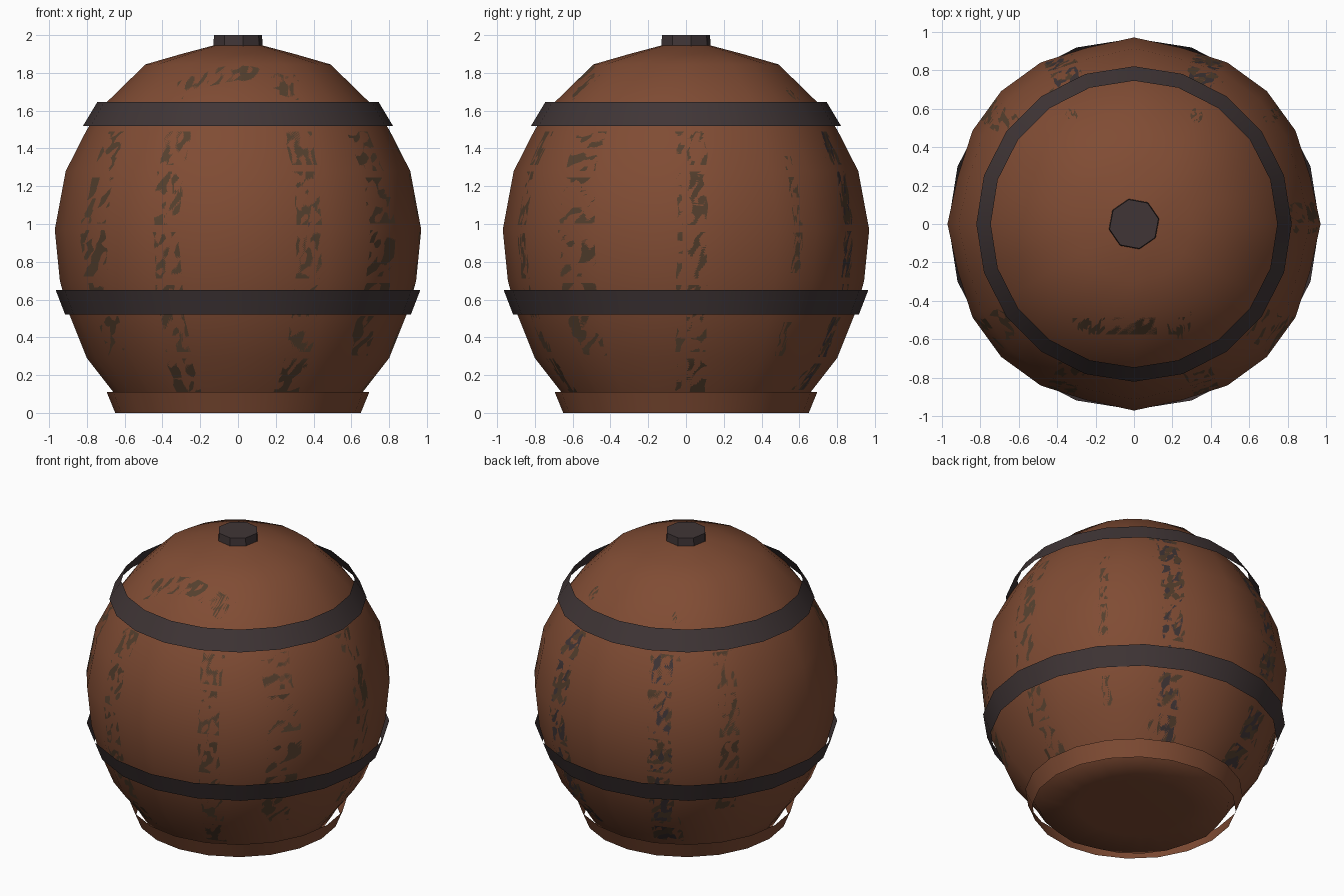
import bpy, bmesh, math, random
from mathutils import Vector
from mathutils.bvhtree import BVHTree

if "Cube" in bpy.data.objects:
    bpy.data.objects.remove(bpy.data.objects["Cube"])

random.seed(4)


def material(name, rgb):
    m = bpy.data.materials.new(name)
    m.diffuse_color = (*rgb, 1)
    m.use_nodes = True
    m.node_tree.nodes["Principled BSDF"].inputs["Base Color"].default_value = m.diffuse_color
    return m


WOOD = material("red brown wood", (0.216, 0.072, 0.034))
IRON = material("dark iron", (0.051, 0.036, 0.037))
STAIN = material("olive stain", (0.089, 0.050, 0.027))


def finish(name, bm, mat, angle=None):
    """Turn a bmesh into an object; smooth it fully, or up to an angle."""
    mesh = bpy.data.meshes.new(name)
    bm.to_mesh(mesh)
    bm.free()
    mesh.materials.append(mat)
    ob = bpy.data.objects.new(name, mesh)
    bpy.context.collection.objects.link(ob)
    mesh.shade_smooth()
    if angle is not None:
        bpy.ops.object.select_all(action='DESELECT')
        ob.select_set(True)
        bpy.context.view_layer.objects.active = ob
        bpy.ops.object.shade_smooth_by_angle(angle=math.radians(angle))
    return ob


def lathe(bm, profile, sides, turn=0.0, wobble=lambda i: 1.0):
    """Skin rings of (radius, height); return the rings."""
    rings = []
    for r, z in profile:
        ring = []
        for i in range(sides):
            a = turn + math.tau * i / sides
            ring.append(bm.verts.new((r * wobble(i) * math.cos(a), r * wobble(i) * math.sin(a), z)))
        rings.append(ring)
    for low, high in zip(rings, rings[1:]):
        for i in range(sides):
            j = (i + 1) % sides
            bm.faces.new((low[i], low[j], high[j], high[i]))
    return rings


# Barrel body: bulging, slightly faceted, closed at both ends
bm = bmesh.new()
profile = [(0.35, 0.005), (0.60, 0.01), (0.66, 0.11), (0.80, 0.29), (0.90, 0.54), (0.943, 0.70), (0.97, 0.97),
           (0.912, 1.28), (0.80, 1.50), (0.70, 1.64), (0.49, 1.845), (0.30, 1.90), (0.13, 1.945)]
rings = lathe(bm, profile, 24, wobble=lambda i: (1, 0.978, 1, 1.007, 1, 0.978)[i % 6])
bm.faces.new(rings[0][::-1])
bm.faces.new(rings[-1])
surface = BVHTree.FromBMesh(bm)
finish("barrel_body", bm, WOOD)


def paint(name, rows, mat, lift=0.005):
    """Thin sheet laid on the body; rows hold (start, direction) rays."""
    bm = bmesh.new()
    grid = []
    for row in rows:
        line = []
        for start, way in row:
            hit, normal, _, _ = surface.ray_cast(Vector(start), Vector(way))
            line.append(bm.verts.new(hit + normal * lift))
        grid.append(line)
    for a, b in zip(grid, grid[1:]):
        for i in range(len(a) - 1):
            bm.faces.new((a[i], a[i + 1], b[i + 1], b[i]))
    bmesh.ops.remove_doubles(bm, verts=bm.verts, dist=0.0005)
    bmesh.ops.recalc_face_normals(bm, faces=bm.faces)
    bm.normal_update()
    f = max(bm.faces, key=lambda f: f.calc_area())
    if f.normal.dot(f.calc_center_median() - Vector((0, 0, 0.97))) < 0:
        bmesh.ops.reverse_faces(bm, faces=bm.faces)
    finish(name, bm, mat)


def stave_mark(name, degrees, width, low, high, mat, lift=0.005):
    """Upright stripe of even width with uneven edges."""
    rows = []
    count = max(4, round((high - low) / 0.035))
    for k in range(count + 1):
        z = low + (high - low) * k / count
        a = math.radians(degrees)
        hit = surface.ray_cast(Vector((3 * math.cos(a), 3 * math.sin(a), z)),
                               Vector((-math.cos(a), -math.sin(a), 0)))[0]
        r = math.hypot(hit.x, hit.y)
        left = (-width / 2 + random.uniform(-0.007, 0.007)) / r
        right = (width / 2 + random.uniform(-0.007, 0.007)) / r
        row = []
        for i in range(7):
            b = a + left + (right - left) * i / 6
            c, s = math.cos(b), math.sin(b)
            row.append(((3 * c, 3 * s, z), (-c, -s, 0)))
        rows.append(row)
    paint(name, rows, mat, lift)


def spot(name, place, mat, rx, ry, from_top):
    """Oval mark dropped from above, or pressed on from the front."""
    rows = []
    for k in (0, 0.5, 1):
        row = []
        for i in range(13):
            t = math.tau * i / 12
            u, v = place[0] + k * rx * math.cos(t), place[1] + k * ry * math.sin(t)
            row.append(((u, v, 3), (0, 0, -1)) if from_top else ((u, -3, v), (0, 1, 0)))
        rows.append(row)
    paint(name, rows, mat, 0.008)


def top_bar(name, x0, x1, y0, y1):
    """Rectangular stain on the domed lid."""
    nx, ny = (max(2, math.ceil(d / 0.03)) for d in (x1 - x0, y1 - y0))
    paint(name, [[((x0 + (x1 - x0) * i / nx, y0 + (y1 - y0) * j / ny, 3), (0, 0, -1))
                  for i in range(nx + 1)] for j in range(ny + 1)], STAIN)


# Stains between the staves
for side, s in (("right", 1), ("left", -1)):
    stave_mark(f"front_stain_{side}", -90 + s * 23.5, 0.14, 0.11, 1.56, STAIN)
    stave_mark(f"front_corner_stain_{side}", -90 + s * 53, 0.23, 0.27, 1.56, STAIN)
    stave_mark(f"back_fringe_{side}", 90 - s * 25.5, 0.19, 0.12, 1.56, STAIN, 0.004)
    stave_mark(f"back_dark_gap_{side}", 90 - s * 25.5, 0.155, 0.12, 1.56, IRON, 0.008)
    spot(f"nail_{side}", (s * 0.375, 1.0), IRON, 0.04, 0.05, False)
    spot(f"lid_spot_{side}", (s * 0.325, 0.565), STAIN, 0.032, 0.04, True)
stave_mark("side_stain", 2, 0.16, 0.11, 1.56, STAIN)
stave_mark("back_corner_stain_left", 142, 0.13, 0.42, 1.50, STAIN)
for n, (low, high) in enumerate(((1.14, 1.36), (0.74, 1.10), (0.30, 0.48))):
    stave_mark(f"back_corner_stain_right_{n}", 38, 0.055, low, high, STAIN)

# Arched stain on the lid
top_bar("lid_stain_bar", -0.24, 0.24, -0.575, -0.485)
top_bar("lid_stain_left_end", -0.32, -0.22, -0.60, -0.49)
top_bar("lid_stain_right_end", 0.22, 0.32, -0.60, -0.455)

# Open, flared hoops and the foot ring
for name, mat, hoop in (("upper_hoop", IRON, [(0.82, 1.52), (0.745, 1.645)]),
                        ("lower_hoop", IRON, [(0.915, 0.52), (0.965, 0.65)]),
                        ("foot_ring", WOOD, [(0.65, 0.0), (0.695, 0.11)])):
    bm = bmesh.new()
    lathe(bm, hoop, 20)
    finish(name, bm, mat, 30)

# Bung on top
bm = bmesh.new()
rings = lathe(bm, [(0.135, 1.92), (0.13, 2.0)], 8, math.radians(12))
bm.faces.new(rings[-1])
bm.faces.new(rings[0][::-1])
finish("bung", bm, IRON, 30)
